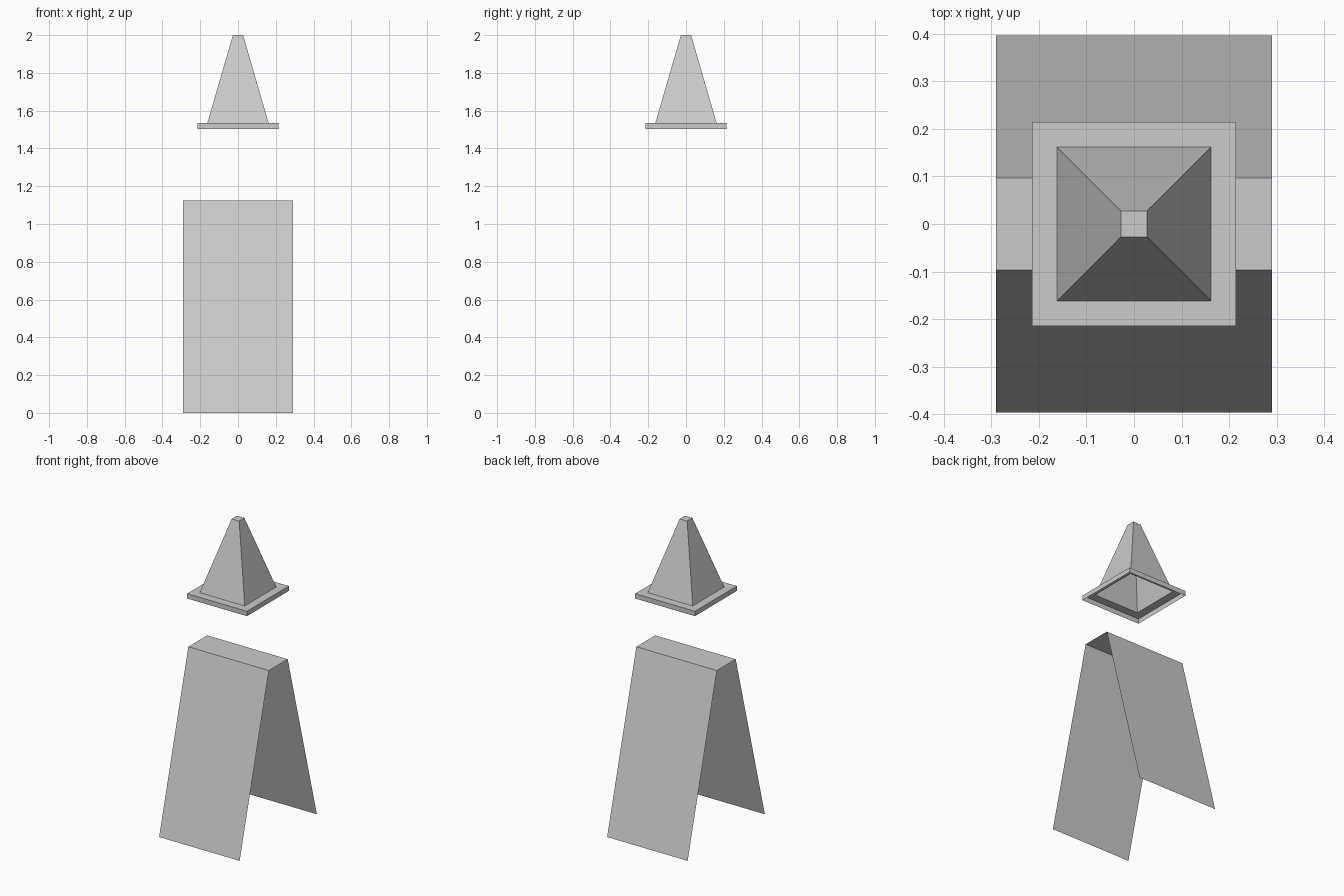
import bpy, bmesh

if "Cube" in bpy.data.objects:
    bpy.data.objects.remove(bpy.data.objects["Cube"])


def skin(name, rows, closed, cap_last=False):
    """Skin flat faces between matching rows of points."""
    bm = bmesh.new()
    verts = [[bm.verts.new(p) for p in row] for row in rows]
    for a, b in zip(verts, verts[1:]):
        n = len(a)
        for i in range(n if closed else n - 1):
            j = (i + 1) % n
            bm.faces.new((a[i], a[j], b[j], b[i]))
    if cap_last:
        bm.faces.new(verts[-1])
    mesh = bpy.data.meshes.new(name)
    bm.to_mesh(mesh)
    bm.free()
    obj = bpy.data.objects.new(name, mesh)
    bpy.context.collection.objects.link(obj)
    return obj


def square(r, z):
    return [(-r, -r, z), (r, -r, z), (r, r, z), (-r, r, z)]


# Folding sign board: thin sheet profile swept across x, open at the sides
profile = [(-0.397, 0), (-0.097, 1.124), (0.097, 1.124), (0.397, 0)]
skin("sign_board",
     [[(x, y, z) for x in (-0.29, 0.29)] for y, z in profile], closed=False)

# Square traffic cone floating above: hollow shell, open underneath
sections = [(0.215, 1.503), (0.215, 1.535), (0.162, 1.535), (0.027, 2.0)]
skin("traffic_cone", [square(r, z) for r, z in sections],
     closed=True, cap_last=True)
